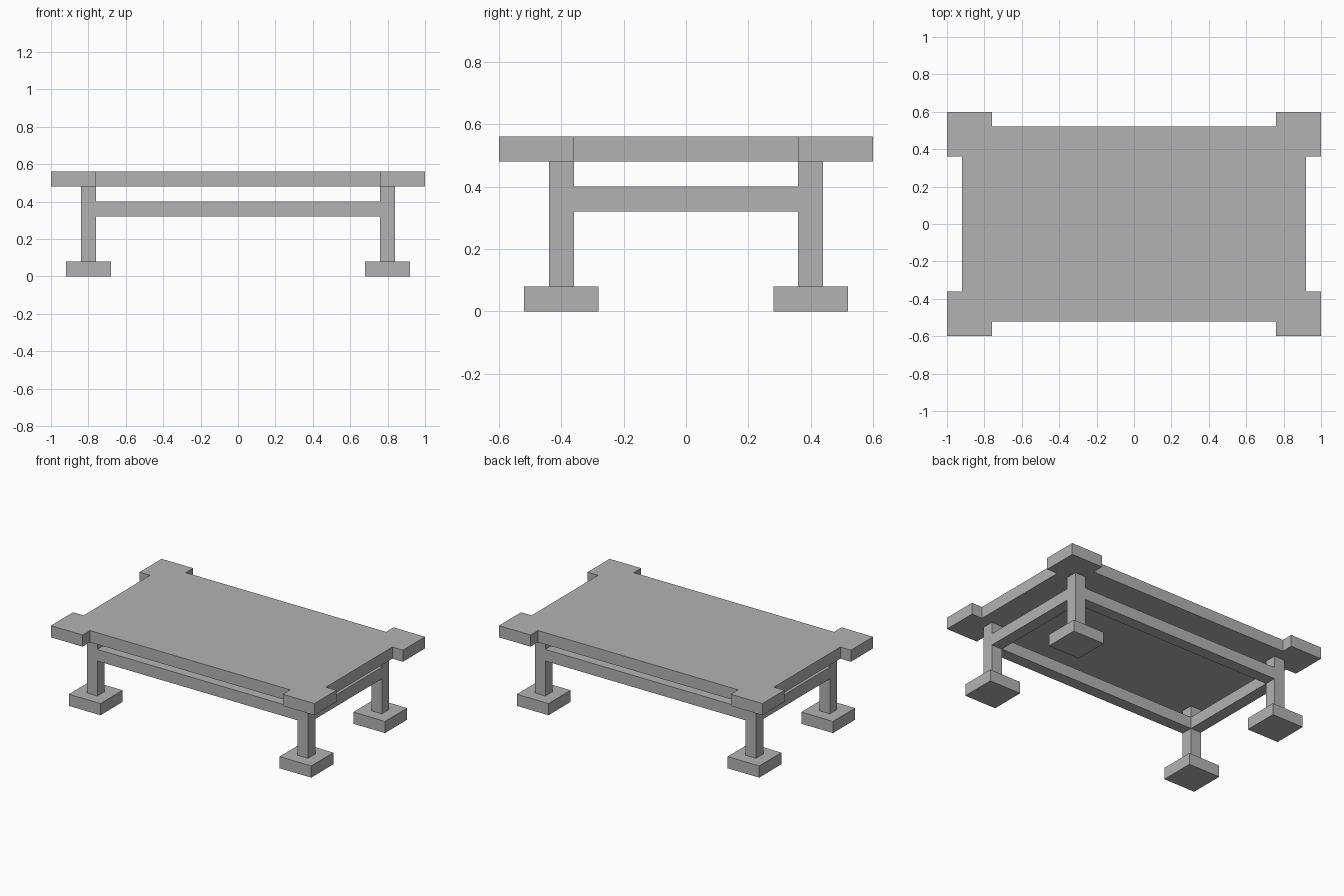
import bpy
import bmesh

cube = bpy.data.objects.get("Cube")
if cube:
    bpy.data.objects.remove(cube, do_unlink=True)

grey = bpy.data.materials.new("plain grey")
grey.use_nodes = True
grey.diffuse_color = (0.45, 0.45, 0.45, 1)
grey.node_tree.nodes["Principled BSDF"].inputs["Base Color"].default_value = grey.diffuse_color

T = 0.08                 # thickness of every timber
LEG_X, LEG_Y = 0.8, 0.4  # leg centres


def prism(name, outline, z0, z1):
    """Extrude a flat outline from z0 up to z1."""
    bm = bmesh.new()
    base = bm.faces.new([bm.verts.new((x, y, z0)) for x, y in outline])
    up = bmesh.ops.extrude_face_region(bm, geom=[base], use_keep_orig=True)
    for v in up["geom"]:
        if isinstance(v, bmesh.types.BMVert):
            v.co.z = z1
    bmesh.ops.recalc_face_normals(bm, faces=bm.faces)
    mesh = bpy.data.meshes.new(name)
    bm.to_mesh(mesh)
    bm.free()
    mesh.materials.append(grey)
    obj = bpy.data.objects.new(name, mesh)
    bpy.context.collection.objects.link(obj)
    return obj


def box(name, cx, cy, sx, sy, z0, z1):
    corners = [(-1, -1), (1, -1), (1, 1), (-1, 1)]
    return prism(name, [(cx + i * sx / 2, cy + j * sy / 2) for i, j in corners], z0, z1)


# Tabletop with a projecting square at each corner
quarter = [(0.92, 0.36), (1, 0.36), (1, 0.6), (0.76, 0.6), (0.76, 0.52)]
outline = []
for sx, sy in [(1, 1), (-1, 1), (-1, -1), (1, -1)]:
    points = [(sx * x, sy * y) for x, y in quarter]
    outline += points if sx == sy else points[::-1]
prism("tabletop", outline, 0.48, 0.56)

# Legs standing on square feet
for side, sx in (("left", 1), ("right", -1)):
    for end, sy in (("front", -1), ("back", 1)):
        x, y = sx * LEG_X, sy * LEG_Y
        box(f"{end}_{side}_foot", x, y, 3 * T, 3 * T, 0, T)
        box(f"{end}_{side}_leg", x, y, T, T, T, 0.48)

# Rails between the legs
for end, sy in (("front", -1), ("back", 1)):
    box(f"{end}_rail", 0, sy * LEG_Y, 2 * LEG_X - T, T, 0.32, 0.4)
for side, sx in (("left", 1), ("right", -1)):
    box(f"{side}_rail", sx * LEG_X, 0, T, 2 * LEG_Y - T, 0.32, 0.4)
